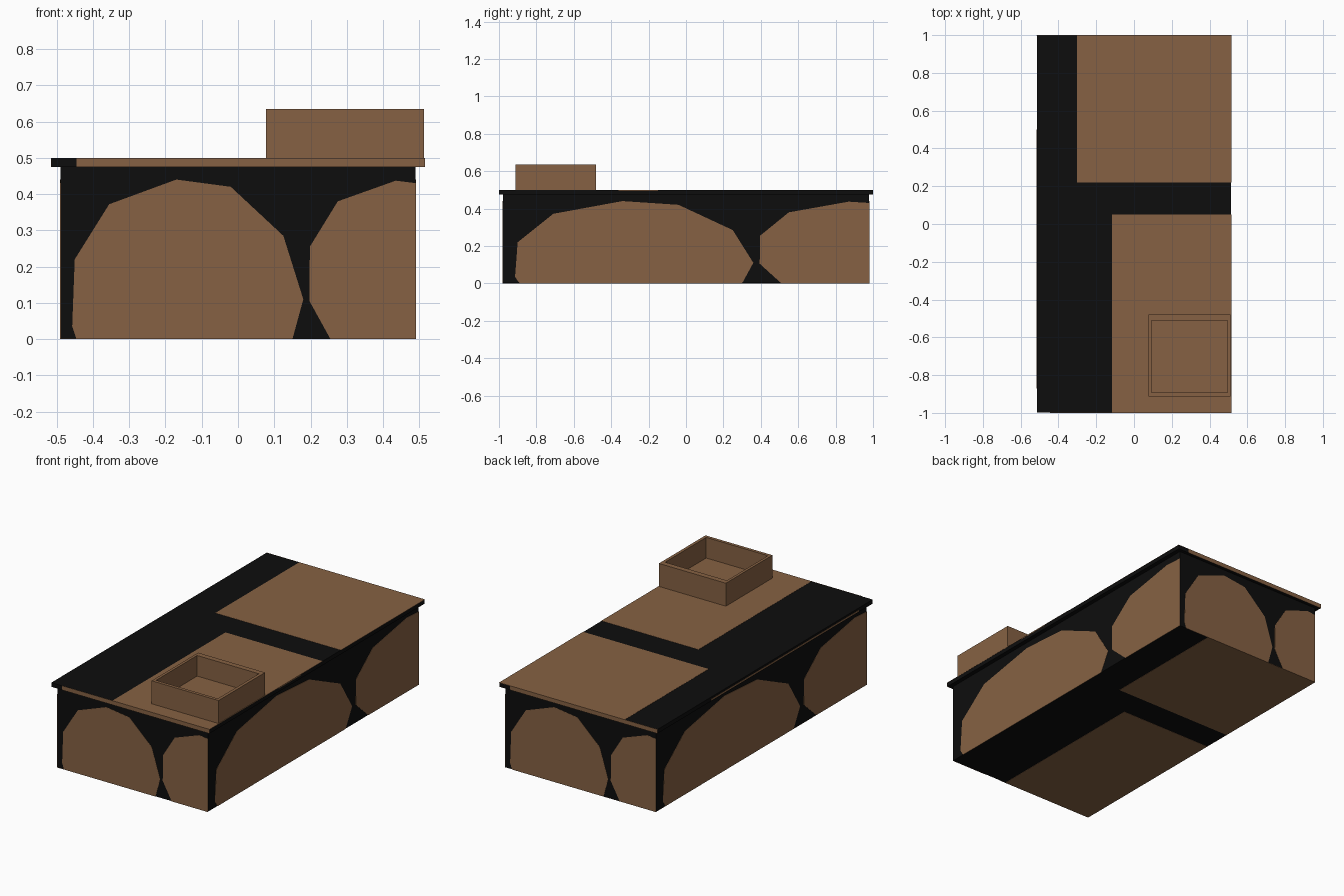
import bpy, bmesh
from mathutils import Vector

if "Cube" in bpy.data.objects:
    bpy.data.objects.remove(bpy.data.objects["Cube"])


def material(name, rgb):
    m = bpy.data.materials.new(name)
    m.diffuse_color = (*rgb, 1)
    m.use_nodes = True
    m.node_tree.nodes["Principled BSDF"].inputs["Base Color"].default_value = m.diffuse_color
    return m


BLACK = material("black", (0.004, 0.004, 0.004))
BROWN = material("brown", (0.24, 0.121, 0.056))
X, Y, Z = Vector((1, 0, 0)), Vector((0, 1, 0)), Vector((0, 0, 1))


def finish(name, bm, mat):
    bmesh.ops.recalc_face_normals(bm, faces=bm.faces[:])
    me = bpy.data.meshes.new(name)
    bm.to_mesh(me)
    bm.free()
    me.materials.append(mat)
    ob = bpy.data.objects.new(name, me)
    bpy.context.collection.objects.link(ob)
    return ob


def box(name, lo, hi, mat):
    bm = bmesh.new()
    bmesh.ops.create_cube(bm, size=1)
    for v in bm.verts:
        v.co = [lo[i] + (v.co[i] + 0.5) * (hi[i] - lo[i]) for i in range(3)]
    return finish(name, bm, mat)


def plate(name, pts, origin, u, v):
    """Thin patch whose outer face lies on the plane through origin."""
    n = u.cross(v)
    bm = bmesh.new()
    outer = [bm.verts.new(origin + u * a + v * b) for a, b in pts]
    inner = [bm.verts.new(w.co - n * 0.0015) for w in outer]
    bm.faces.new(outer)
    bm.faces.new(inner[::-1])
    for i in range(len(pts)):
        j = (i + 1) % len(pts)
        bm.faces.new((outer[i], inner[i], inner[j], outer[j]))
    return finish(name, bm, BROWN)


def rect(a0, b0, a1, b1):
    return [(a0, b0), (a1, b0), (a1, b1), (a0, b1)]


E = 0.001
# Main chest and overhanging top
box("body", (-0.49 + E, -0.98 + E, E), (0.49 - E, 0.98 - E, 0.476), BLACK)
box("top_slab", (-0.515 + E, -1 + E, 0.475), (0.515 - E, 1 - E, 0.5 - E), BLACK)

# Rounded patches repeated on all four sides (u in front-face units)
large = [(-0.445, 0), (-0.457, 0.035), (-0.45, 0.22), (-0.355, 0.372), (-0.17, 0.44),
         (-0.02, 0.42), (0.125, 0.285), (0.18, 0.11), (0.15, 0)]
small = [(0.255, 0), (0.197, 0.105), (0.198, 0.255), (0.275, 0.38), (0.435, 0.437),
         (0.49, 0.43), (0.49, 0)]
sides = {"front": (-0.98 * Y, X, 1), "right": (0.49 * X, Y, 2),
         "back": (0.98 * Y, -X, 1), "left": (-0.49 * X, -Y, 2)}
for side, (origin, u, k) in sides.items():
    for label, shape in (("large", large), ("small", small)):
        plate(f"{side}_{label}_patch", [(a * k, b) for a, b in shape], origin, u, Z)

# Rectangular patches on the top and, scaled down, on the underside
for side, origin, u, sx, sy in (("top", 0.5 * Z, X, 0.515, 1), ("bottom", 0 * Z, -X, 0.49, 0.98)):
    plate(f"{side}_rear_patch", rect(-0.585 * sx, 0.22 * sy, sx, sy), origin, u, Y)
    plate(f"{side}_front_patch", rect(-0.226 * sx, -sy, sx, 0.05 * sy), origin, u, Y)

# Patches on the slab edges
plate("slab_front_edge", rect(-0.445, 0.475, 0.515, 0.5), -Y, X, Z)
plate("slab_back_edge", rect(-0.445, 0.475, 0.515, 0.5), Y, -X, Z)
plate("slab_right_edge", rect(-0.36, 0.494, -0.15, 0.5), 0.515 * X, Y, Z)
plate("slab_left_edge", rect(-0.5, 0.478, 0.87, 0.487), -0.515 * X, -Y, Z)

# Open tray: floor and four walls
x0, x1, y0, y1, z0, z1 = 0.077, 0.512, -0.912, -0.48, 0.5, 0.635
ix0, ix1, iy0, iy1 = 0.093, 0.494, -0.893, -0.512
box("tray_floor", (ix0, iy0, z0), (ix1, iy1, z0 + 0.014), BROWN)
box("tray_front_wall", (x0, y0, z0), (x1, iy0, z1), BROWN)
box("tray_back_wall", (x0, iy1, z0), (x1, y1, z1), BROWN)
box("tray_left_wall", (x0, iy0, z0), (ix0, iy1, z1), BROWN)
box("tray_right_wall", (ix1, iy0, z0), (x1, iy1, z1), BROWN)
